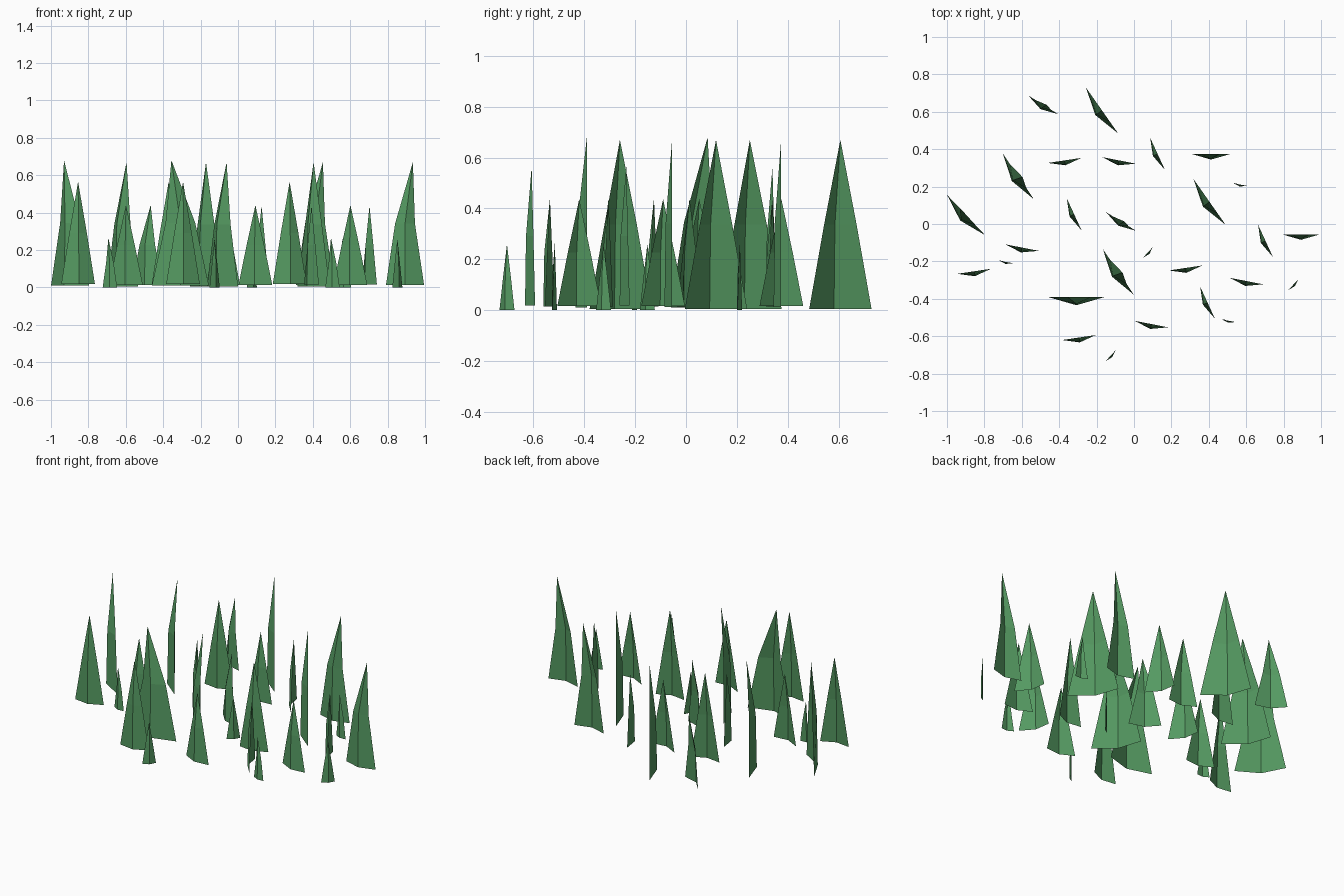
import bpy
from mathutils import Vector

grass = bpy.data.materials.new("grass_green")
grass.diffuse_color = (0.09, 0.32, 0.12, 1)

# Blade kinds: base chord (dx, dy), tip height, base height, tip lean (x, y), centres
KINDS = {
    "tall_straight_blade": ((0.172, -0.245), 0.67, 0.005, (0, 0),
                            [(-0.171, 0.607), (0.404, 0.118)]),
    "tall_arched_blade": ((0.166, -0.244), 0.67, 0.005, (0.022, -0.003),
                          [(-0.618, 0.254), (-0.083, -0.257)]),
    "tall_side_blade": ((0.204, 0), 0.67, 0.012, (0.042, 0),
                        [(0.412, 0.374), (0.893, -0.055)]),
    "tall_slanted_blade": ((0.203, -0.215), 0.68, 0.01, (-0.032, 0.037),
                           [(-0.898, 0.048)]),
    "tall_front_blade": ((0.305, 0), 0.68, 0.01, (-0.048, 0),
                         [(-0.308, -0.39)]),
    "middle_blade": ((0.18, 0.027), 0.565, 0.018, (0, 0),
                     [(-0.855, -0.253), (-0.371, 0.34), (-0.294, -0.607), (0.276, -0.235)]),
    "short_blade": ((0.18, -0.035), 0.44, 0.014, (0, 0),
                    [(-0.599, -0.126), (0.093, -0.535), (0.601, -0.305), (-0.08, 0.34)]),
    "short_steep_blade": ((0.079, -0.172), 0.437, 0.016, (0, 0),
                          [(-0.32, 0.052), (0.126, 0.375), (0.703, -0.09), (0.393, -0.42)]),
    "short_slanted_blade": ((0.16, -0.1), 0.44, 0.014, (0.018, 0),
                            [(-0.485, 0.637), (-0.07, 0.014)]),
    "tiny_blade": ((0.077, -0.017), 0.265, 0, (-0.008, 0),
                   [(-0.685, -0.202), (0.567, 0.212), (0.505, -0.516)]),
    "tiny_diagonal_blade": ((0.054, 0.059), 0.26, 0, (0, 0),
                            [(0.074, -0.152), (-0.125, -0.704), (0.852, -0.324)]),
}


def blade(name, centre, chord, top, base, lean):
    """Folded blade: wide base row, half-width middle row, pointed tip."""
    c = Vector((*centre, 0))
    half = Vector((*chord, 0)) / 2
    fold = Vector((half.y, -half.x, 0)) * 0.29
    low = Vector((0, 0, base))
    mid = Vector((0, 0, base + (top - base) * 0.5))
    verts = [c - half + low, c + fold + low, c + half + low,
             c - half * 0.52 + mid, c + fold * 0.85 + mid, c + half * 0.52 + mid,
             c + Vector((*lean, top))]
    faces = [(0, 1, 4, 3), (1, 2, 5, 4), (3, 4, 6), (4, 5, 6)]
    mesh = bpy.data.meshes.new(name)
    mesh.from_pydata(verts, [], faces)
    mesh.materials.append(grass)
    bpy.context.collection.objects.link(bpy.data.objects.new(name, mesh))


# Scatter every kind over its spots
for name, (chord, top, base, lean, centres) in KINDS.items():
    for centre in centres:
        blade(name, centre, chord, top, base, lean)
